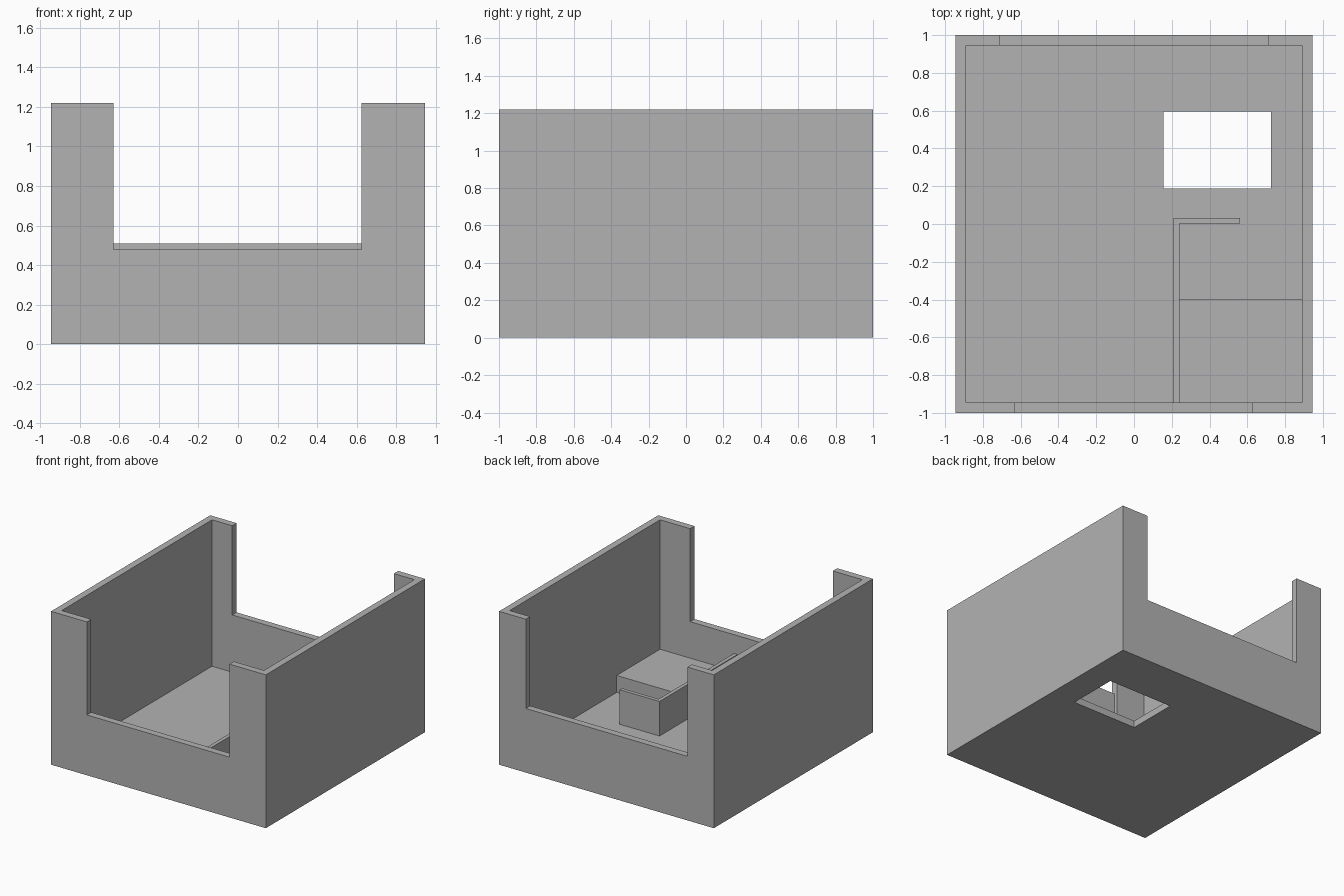
import bpy
import bmesh

cube = bpy.data.objects.get("Cube")
if cube:
    bpy.data.objects.remove(cube, do_unlink=True)

grey = bpy.data.materials.new("plain grey")
grey.use_nodes = True
colour = (0.45, 0.45, 0.45, 1)
grey.diffuse_color = colour
grey.node_tree.nodes["Principled BSDF"].inputs["Base Color"].default_value = colour

W, D, H = 0.945, 1.0, 1.22   # half width, half depth, height
T = 0.055                    # wall and floor thickness


def prism(name, outline, z0, z1):
    """Extrude a flat counter-clockwise outline from z0 up to z1."""
    bm = bmesh.new()
    base = bm.faces.new([bm.verts.new((x, y, z0)) for x, y in outline])
    top = bmesh.ops.extrude_face_region(bm, geom=[base])["geom"]
    bmesh.ops.translate(bm, vec=(0, 0, z1 - z0),
                        verts=[v for v in top if isinstance(v, bmesh.types.BMVert)])
    bmesh.ops.recalc_face_normals(bm, faces=bm.faces)
    mesh = bpy.data.meshes.new(name)
    bm.to_mesh(mesh)
    bm.free()
    mesh.materials.append(grey)
    obj = bpy.data.objects.new(name, mesh)
    bpy.context.collection.objects.link(obj)
    return obj


def box(name, x0, x1, y0, y1, z0, z1):
    return prism(name, [(x0, y0), (x1, y0), (x1, y1), (x0, y1)], z0, z1)


def cut(target, cutter):
    """Subtract the cutter from the target and discard it."""
    cutter.hide_render = True
    mod = target.modifiers.new("cut", "BOOLEAN")
    mod.operation = "DIFFERENCE"
    mod.solver = "EXACT"
    mod.object = cutter
    bpy.context.view_layer.objects.active = target
    bpy.ops.object.modifier_apply(modifier=mod.name)
    bpy.data.objects.remove(cutter, do_unlink=True)


# Open-topped room with a wide opening front and back and a hatch in the floor
shell = box("room_shell", -W, W, -D, D, 0, H)
cut(shell, box("cavity_cutter", T - W, W - T, T - D, D - T, T, H + 0.2))
cut(shell, box("front_opening_cutter", -0.63, 0.625, -D - 0.2, -0.8, 0.48, H + 0.2))
cut(shell, box("back_opening_cutter", -0.713, 0.71, 0.8, D + 0.2, 0.51, H + 0.2))
cut(shell, box("floor_hatch_cutter", 0.155, 0.725, 0.187, 0.595, -0.2, 0.2))

# Low L-shaped partition
embed = 0.02
start = T - D - embed
prism("partition", [(0.21, start), (0.24, start), (0.24, 0.003), (0.56, 0.003),
                    (0.56, 0.033), (0.21, 0.033)], T - embed, 0.33)

# Raised platform in the front corner behind the partition
box("platform", 0.23, W - T + embed, start, -0.4, T - embed, 0.19)
